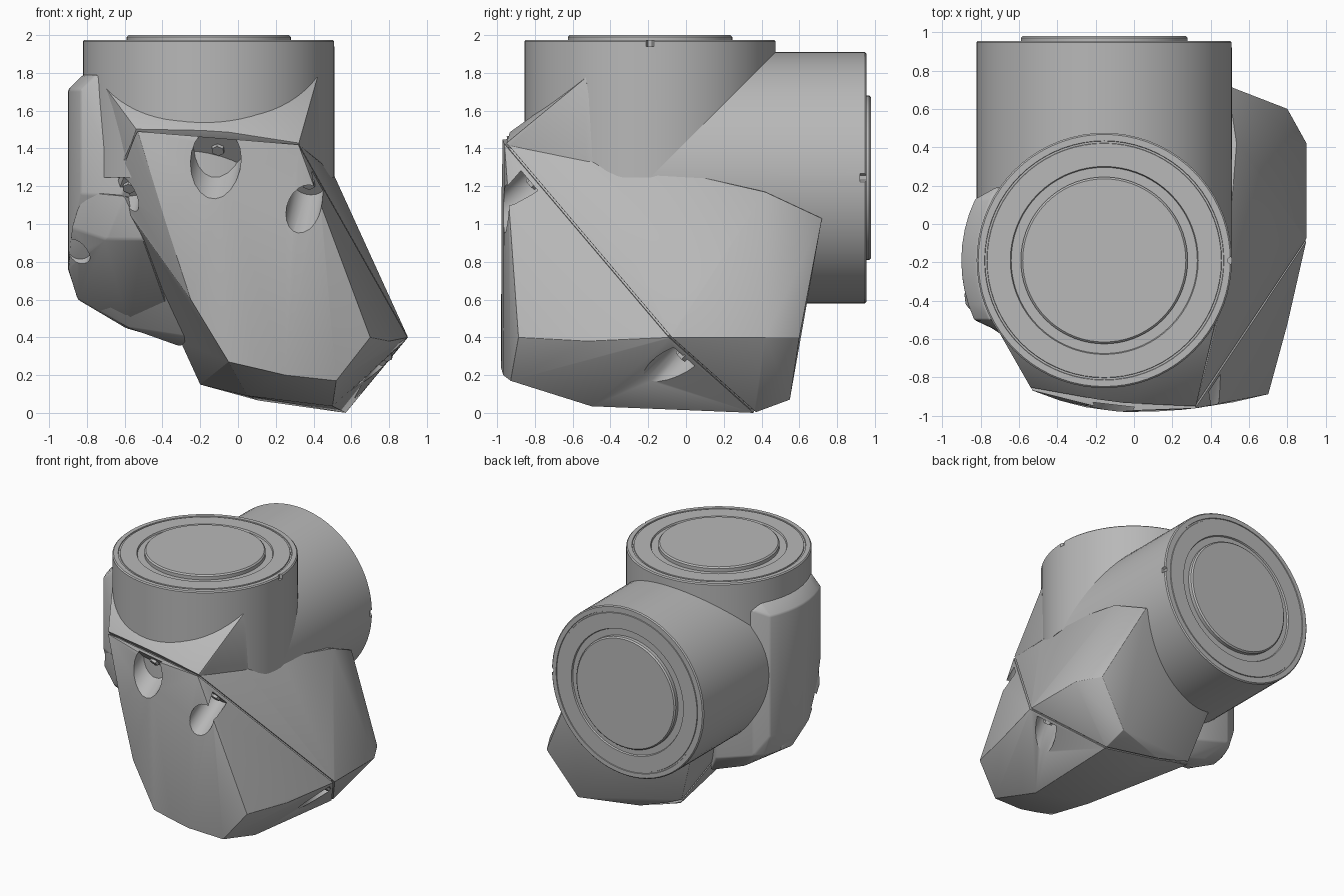
import bpy, bmesh, math
from mathutils import Vector, Matrix

if "Cube" in bpy.data.objects:
    bpy.data.objects.remove(bpy.data.objects["Cube"], do_unlink=True)

grey = bpy.data.materials.new("plain_grey")
grey.use_nodes = True
grey.diffuse_color = (0.48, 0.48, 0.48, 1)
grey.node_tree.nodes["Principled BSDF"].inputs["Base Color"].default_value = (0.48, 0.48, 0.48, 1)

# Vertical and rear cylinders share this axis and radius
AXIS_X, AXIS_Y, AXIS_Z = -0.155, -0.19, 1.245
RADIUS = 0.665

# Seam plane between the front cover and the rear housing
SEAM = Vector((0.32, -0.95, 1.42))
NORMAL = (Vector((-0.53, -0.86, 1.5)) - SEAM).cross(Vector((0.55, 0.36, 0.01)) - SEAM).normalized()


def make_object(name, bm):
    bmesh.ops.recalc_face_normals(bm, faces=bm.faces)
    mesh = bpy.data.meshes.new(name)
    bm.to_mesh(mesh)
    bm.free()
    mesh.materials.append(grey)
    obj = bpy.data.objects.new(name, mesh)
    bpy.context.collection.objects.link(obj)
    return obj


def finish(obj, angle=28):
    obj.data.shade_smooth()
    obj.data.set_sharp_from_angle(angle=math.radians(angle))


def apply_modifier(obj, mod):
    bpy.context.view_layer.objects.active = obj
    bpy.ops.object.modifier_apply(modifier=mod.name)


def bevel(obj, width):
    mod = obj.modifiers.new("soft_edges", 'BEVEL')
    mod.width = width
    mod.segments = 2
    mod.limit_method = 'ANGLE'
    mod.angle_limit = math.radians(18)
    apply_modifier(obj, mod)


def cut(obj, cutter):
    mod = obj.modifiers.new("pocket", 'BOOLEAN')
    mod.operation = 'DIFFERENCE'
    mod.solver = 'EXACT'
    mod.object = cutter
    apply_modifier(obj, mod)
    bpy.data.objects.remove(cutter, do_unlink=True)


def hull(points):
    bm = bmesh.new()
    for p in points:
        bm.verts.new(p)
    bmesh.ops.convex_hull(bm, input=bm.verts)
    loose = [v for v in bm.verts if not v.link_faces]
    bmesh.ops.delete(bm, geom=loose, context='VERTS')
    bmesh.ops.dissolve_limit(bm, angle_limit=math.radians(2), verts=bm.verts, edges=bm.edges)
    return bm


def trim(bm, offset, keep_front):
    # Cut the solid along the seam and cap the opening
    res = bmesh.ops.bisect_plane(bm, geom=bm.verts[:] + bm.edges[:] + bm.faces[:],
                                 plane_co=SEAM + NORMAL * offset, plane_no=NORMAL,
                                 clear_inner=keep_front, clear_outer=not keep_front)
    edges = [e for e in res["geom_cut"] if isinstance(e, bmesh.types.BMEdge)]
    bmesh.ops.edgeloop_fill(bm, edges=edges)
    return bm


def rod(name, radius, start, direction, length, sides):
    bm = bmesh.new()
    turn = direction.to_track_quat('Z', 'Y').to_matrix().to_4x4()
    bmesh.ops.create_cone(bm, cap_ends=True, segments=sides, radius1=radius, radius2=radius, depth=length,
                          matrix=Matrix.Translation(start + direction * length / 2) @ turn)
    return make_object(name, bm)


def lathe(name, length, matrix):
    # Capped tube with a raised centre disc and two ring grooves
    profile = [(0, length + 0.025), (0.425, length + 0.025), (0.435, length + 0.015),
               (0.435, length - 0.012), (0.485, length - 0.012), (0.49, length),
               (0.61, length), (0.612, length - 0.006), (0.622, length - 0.006), (0.624, length),
               (RADIUS - 0.008, length), (RADIUS, length - 0.008), (RADIUS, 0), (0, 0)]
    bm = bmesh.new()
    verts = [bm.verts.new((r, 0, z)) for r, z in profile]
    edges = [bm.edges.new(pair) for pair in zip(verts, verts[1:])]
    bmesh.ops.spin(bm, geom=verts + edges, axis=(0, 0, 1), cent=(0, 0, 0),
                   angle=math.tau, steps=72, use_merge=True)
    bmesh.ops.remove_doubles(bm, verts=bm.verts, dist=0.0005)
    bm.transform(matrix)
    return make_object(name, bm)


# Cylinders with small index notches on the rim
top_cylinder = lathe("top_cylinder", 1.975 - AXIS_Z, Matrix.Translation((AXIS_X, AXIS_Y, AXIS_Z)))
rear_cylinder = lathe("rear_cylinder", 0.955 - AXIS_Y,
                      Matrix.Translation((AXIS_X, AXIS_Y, AXIS_Z)) @ Matrix.Rotation(-math.pi / 2, 4, 'X'))
rim_x = AXIS_X + RADIUS
for obj, spot, way in ((top_cylinder, (rim_x, AXIS_Y, 1.94), Vector((0, 0, 1))),
                       (rear_cylinder, (rim_x, 0.92, AXIS_Z), Vector((0, 1, 0)))):
    cut(obj, rod("notch", 0.022, Vector(spot), way, 0.1, 6))
    finish(obj)


# Main housing solid
def front(x, z):
    # Gently bulging front wall
    return (x, -0.98 + (0.19 if x > 0 else 0.4) * x * x, z)


brow = [front(-0.53, 1.49), front(-0.1, 1.455), front(0.32, 1.42)]
housing = brow + [
    front(-0.38, 1.0), front(-0.25, 0.6), front(-0.05, 0.27),
    front(0.1, 0.235), front(0.25, 0.2), front(0.52, 0.17), front(0.7, 0.4),
    (0.44, -0.52, 1.32), (-0.64, -0.55, 1.4),
    (0.49, -0.15, 1.3), (0.535, 0.42, 1.17), (0.49, 0.72, 1.03),
    (0.8, -0.52, 0.38), (0.9, -0.08, 0.4), (0.9, 0.42, 0.4), (0.8, 0.6, 0.4),
    (0.5, -0.5, 0.035), (0.57, 0.36, 0), (0.56, 0.55, 0.07), (0.11, 0.4, 0.065),
    (-0.68, -0.5, 1.2), (-0.62, -0.57, 1.2), (-0.55, -0.4, 1.0), (-0.2, 0.35, 0.15),
    (0.05, -0.45, 0.09), (-0.35, 0.42, 0.62), (-0.4, 0.5, 1.0),
]
front_cover = make_object("front_cover", trim(hull(housing), 0.006, True))
rear_housing = make_object("rear_housing", trim(hull(housing), -0.006, False))
gasket = trim(trim(hull(housing), -0.03, True), 0.03, False)
centre = Vector((0, -0.2, 0.8))
bmesh.ops.scale(gasket, vec=(0.975,) * 3, space=Matrix.Translation(-centre), verts=gasket.verts)
make_object("seam_gasket", gasket)

# Sloping collar whose two peaks lean on the top cylinder
collar = make_object("collar", trim(hull(brow + [
    (0.42, -0.53, 1.775), (-0.7, -0.57, 1.72), (0.445, -0.45, 1.25), (0.43, -0.53, 1.28),
    (-0.64, -0.55, 1.2), (-0.6, -0.4, 1.2)]), -0.006, False))
for part in (front_cover, rear_housing, collar):
    bevel(part, 0.012)


# Side lobe, wrapped around the vertical axis and tapering forward at its foot
def lobe_x(y, r):
    return AXIS_X - math.sqrt(r * r - (y - AXIS_Y) ** 2)


lobe = [(-0.3, 0.12, 0.35), (-0.25, -0.05, 0.4), (-0.4, -0.55, 1.6), (-0.4, 0.2, 1.6), (-0.4, 0.2, 0.5),
        (-0.72, 0.19, 1.75), (-0.72, 0.19, 0.6), (-0.71, -0.51, 1.78), (-0.62, -0.6, 1.15)]
for i in range(9):
    y = -0.5 + 0.63 * i / 8
    x = lobe_x(y, 0.745)
    lobe += [(x, y, 1.71), (x, y, 0.76 + 1.6 * max(0, -0.25 - y)), (x + 0.08, y, 1.79)]
    if y > -0.15:
        lobe += [(x + 0.05, y, 0.6), (-0.58, min(y * 0.8, 0.12), 0.45)]
side_lobe = make_object("side_lobe", hull(lobe))
bevel(side_lobe, 0.01)

# Lower side cover in front of the lobe, sloping back and down
side_cover = make_object("side_cover", hull([
    (-0.82, -0.49, 1.17), (-0.7, -0.53, 1.16), (-0.6, -0.64, 1.15),
    (-0.88, -0.42, 0.98), (-0.7, -0.55, 0.92), (-0.5, -0.6, 0.92),
    (-0.9, -0.25, 0.76), (-0.85, -0.12, 0.6), (-0.58, -0.05, 0.44),
    (-0.3, 0.1, 0.36), (-0.4, 0.1, 1.1), (-0.8, 0.0, 1.1), (-0.84, 0.0, 0.61)]))
bevel(side_cover, 0.012)


# Screw pockets opening away from the seam, each with a hexagonal screw
def on_seam(x, z):
    y = SEAM.y - (NORMAL.x * (x - SEAM.x) + NORMAL.z * (z - SEAM.z)) / NORMAL.y
    return Vector((x, y, z))


pockets = [("middle", front_cover, on_seam(-0.1, 1.42), 0.135),
           ("upper_left", front_cover, on_seam(0.38, 1.24), 0.09),
           ("upper_right", front_cover, on_seam(-0.57, 1.22), 0.07),
           ("lower", front_cover, on_seam(0.79, 0.33), 0.09),
           ("side", side_cover, Vector((-0.83, -0.27, 0.94)), 0.07)]
for label, owner, spot, radius in pockets:
    start = spot + NORMAL * 0.03
    cut(owner, rod("cutter", radius, start, NORMAL, 0.4, 20))
    rod(label + "_screw", 0.035, start - NORMAL * 0.01, NORMAL, 0.03, 6)

for part in (front_cover, rear_housing, collar, side_lobe, side_cover):
    finish(part)
